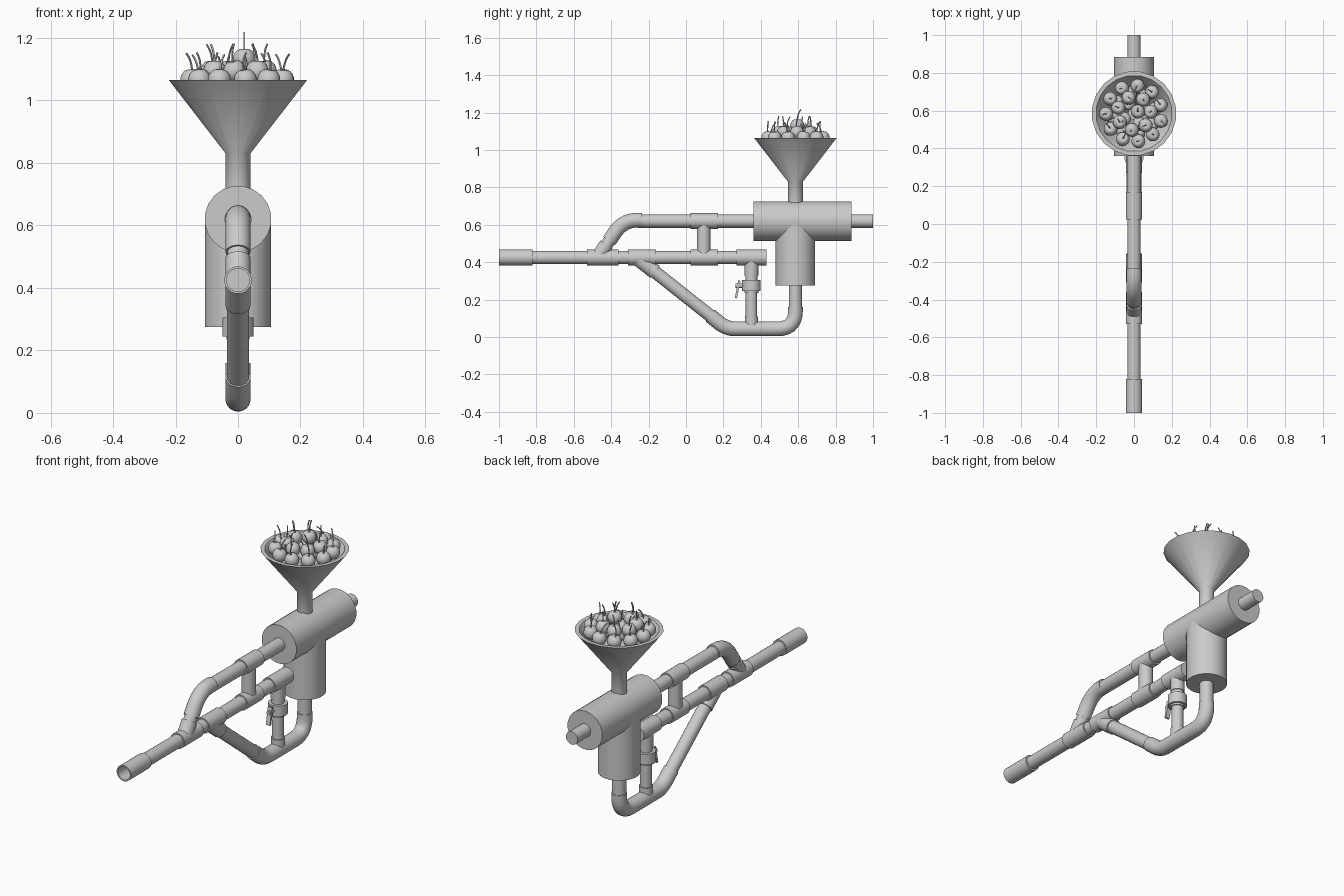
import bpy, bmesh, math, random
from mathutils import Vector, Matrix

if "Cube" in bpy.data.objects:
    bpy.data.objects.remove(bpy.data.objects["Cube"])
random.seed(4)

grey = bpy.data.materials.new("plain_grey")
grey.use_nodes = True
COLOUR = (0.6, 0.6, 0.6, 1)
grey.diffuse_color = COLOUR
grey.node_tree.nodes["Principled BSDF"].inputs["Base Color"].default_value = COLOUR


def finish(name, bm, angle=40):
    bmesh.ops.recalc_face_normals(bm, faces=bm.faces)
    mesh = bpy.data.meshes.new(name)
    bm.to_mesh(mesh)
    bm.free()
    mesh.materials.append(grey)
    obj = bpy.data.objects.new(name, mesh)
    bpy.context.collection.objects.link(obj)
    bpy.ops.object.select_all(action='DESELECT')
    obj.select_set(True)
    bpy.context.view_layer.objects.active = obj
    bpy.ops.object.shade_smooth_by_angle(angle=math.radians(angle))
    return obj


def skin(bm, rings):
    """Bridge consecutive rings of vertices and cap both ends."""
    for a, b in zip(rings, rings[1:]):
        n = len(a)
        for i in range(n):
            j = (i + 1) % n
            bm.faces.new((a[i], a[j], b[j], b[i]))
    bm.faces.new(rings[0])
    bm.faces.new(rings[-1])


def add_ring(bm, centre, u, v, r, sides):
    steps = [math.tau * (i + 0.5) / sides for i in range(sides)]
    return [bm.verts.new(centre + r * (u * math.cos(t) + v * math.sin(t))) for t in steps]


def sweep(bm, points, r, sides):
    """Round tube along a path of (y, z) points."""
    pts = [Vector((0, y, z)) for y, z in points]
    rings = []
    side = Vector((1, 0, 0))
    for i, p in enumerate(pts):
        before = (p - pts[i - 1]).normalized() if i else None
        after = (pts[i + 1] - p).normalized() if i < len(pts) - 1 else None
        tangent = ((before or after) + (after or before)).normalized()
        rings.append(add_ring(bm, p, side, tangent.cross(side), r, sides))
    skin(bm, rings)


def pipe(name, points, r, sides=20):
    bm = bmesh.new()
    sweep(bm, points, r, sides)
    return finish(name, bm)


def turned(name, profile, axis, y=0, z=0, sides=20):
    """Turn a profile of (position, radius) about the y or z axis."""
    bm = bmesh.new()
    u, v, w = Vector((1, 0, 0)), Vector((0, 1, 0)), Vector((0, 0, 1))
    if axis == "y":
        v, w = w, v
    base = Vector((0, y, z))
    skin(bm, [add_ring(bm, base + w * t, u, v, r, sides) for t, r in profile])
    return finish(name, bm)


def bend(a, corner, b, steps=7):
    """Rounded corner from a to b."""
    a, c, b = Vector(a), Vector(corner), Vector(b)
    ts = [i / steps for i in range(steps + 1)]
    return [tuple(a * (1 - t) ** 2 + c * 2 * t * (1 - t) + b * t * t) for t in ts]


# Main barrel with a hollow muzzle
BARREL, UPPER, TANK = 0.425, 0.62, 0.585
turned("muzzle", [(-0.82, 0.044), (-1, 0.044), (-1, 0.037), (-0.84, 0.037)], "y", z=BARREL)
pipe("barrel_pipe", [(-0.83, BARREL), (0.4, BARREL)], 0.036)
for name, y0, y1 in (("front_branch", -0.53, -0.36), ("lower_branch", -0.31, -0.16),
                     ("middle_tee", 0.025, 0.17), ("end_tee", 0.27, 0.43)):
    pipe(name, [(y0, BARREL), (y1, BARREL)], 0.043)

# Upper line
pipe("upper_pipe", [(-0.26, UPPER), (0.38, UPPER)], 0.036)
pipe("upper_tee", [(0.025, UPPER), (0.17, UPPER)], 0.043)
pipe("link_pipe", [(0.095, BARREL), (0.095, UPPER)], 0.037)
pipe("upper_elbow", [(-0.41, 0.515)] + bend((-0.38, 0.56), (-0.335, 0.625), (-0.26, 0.625))
     + [(-0.235, 0.625)], 0.04)
pipe("branch_stub", [(-0.465, 0.435), (-0.425, 0.495)], 0.04)
pipe("branch_neck", [(-0.43, 0.485), (-0.4, 0.53)], 0.034)

# Lower line
pipe("lower_pipe", [(-0.25, 0.415), (0.15, 0.098)], 0.035)
pipe("lower_socket", [(-0.25, 0.415), (-0.165, 0.348)], 0.041)
pipe("lower_elbows", [(0.13, 0.114)] + bend((0.16, 0.09), (0.21, 0.044), (0.26, 0.044))
     + bend((0.49, 0.044), (TANK, 0.044), (TANK, 0.14)) + [(TANK, 0.16)], 0.04)
pipe("tank_outlet", [(TANK, 0.15), (TANK, 0.3)], 0.036)

# Valve with its lever
VALVE = 0.35
turned("valve_line", [(0.045, 0.036), (0.11, 0.036), (0.11, 0.031), (0.235, 0.031),
                      (0.235, 0.038), (0.245, 0.038), (0.245, 0.05), (0.305, 0.05),
                      (0.305, 0.033), (0.33, 0.033), (0.33, 0.037), (BARREL, 0.037)],
       "z", y=VALVE)
pipe("lever_stem", [(0.265, 0.275), (0.32, 0.275)], 0.012, 10)
bm = bmesh.new()
bmesh.ops.create_cube(bm, size=1, matrix=Matrix.Translation((0, 0.276, 0.255))
                      @ Matrix.Rotation(-0.2, 4, 'X') @ Matrix.Diagonal((0.025, 0.012, 0.095, 1)))
finish("valve_lever", bm)

# Chambers
pipe("main_chamber", [(0.36, UPPER), (0.885, UPPER)], 0.107)
pipe("rear_pipe", [(0.87, UPPER), (1, UPPER)], 0.036)
pipe("lower_chamber", [(TANK, 0.275), (TANK, UPPER)], 0.107)

# Hopper funnel
turned("funnel", [(0.7, 0.04), (0.83, 0.04), (1.065, 0.224), (1.065, 0.202),
                  (0.84, 0.03), (0.72, 0.03)], "z", y=TANK)

# One fruit with a dimpled top and a curved stem, then copies in layers
R = 0.037
bm = bmesh.new()
rings = []
for i in range(11):
    a = math.pi * (0.03 + 0.94 * i / 10)
    height = -R * math.cos(a) - (0.009 if i == 10 else 0.002 if i == 9 else 0)
    rings.append(add_ring(bm, Vector((0, 0, height)), Vector((1, 0, 0)),
                          Vector((0, 1, 0)), R * math.sin(a), 14))
skin(bm, rings)
sweep(bm, bend((0, 0.025), (0, 0.06), (0.02, 0.085), 5), 0.0033, 6)
first = finish("fruit", bm, 60)


def fruit(centre):
    obj = first.copy()
    bpy.context.collection.objects.link(obj)
    lean = Matrix.Rotation(random.uniform(-0.3, 0.3), 4, 'X')
    turn = Matrix.Rotation(random.uniform(0, math.tau), 4, 'Z')
    obj.matrix_world = Matrix.Translation(centre) @ turn @ lean


for count, radius, z, phase in ((11, 0.148, 1.066, 0.3), (7, 0.088, 1.094, 0.1),
                                (4, 0.06, 1.055, 0.5), (8, 0.11, 1.02, 0.2)):
    for i in range(count):
        a = math.tau * i / count + phase
        fruit((radius * math.cos(a), TANK + radius * math.sin(a), z))
first.matrix_world = Matrix.Translation((0.02, TANK + 0.01, 1.132))
